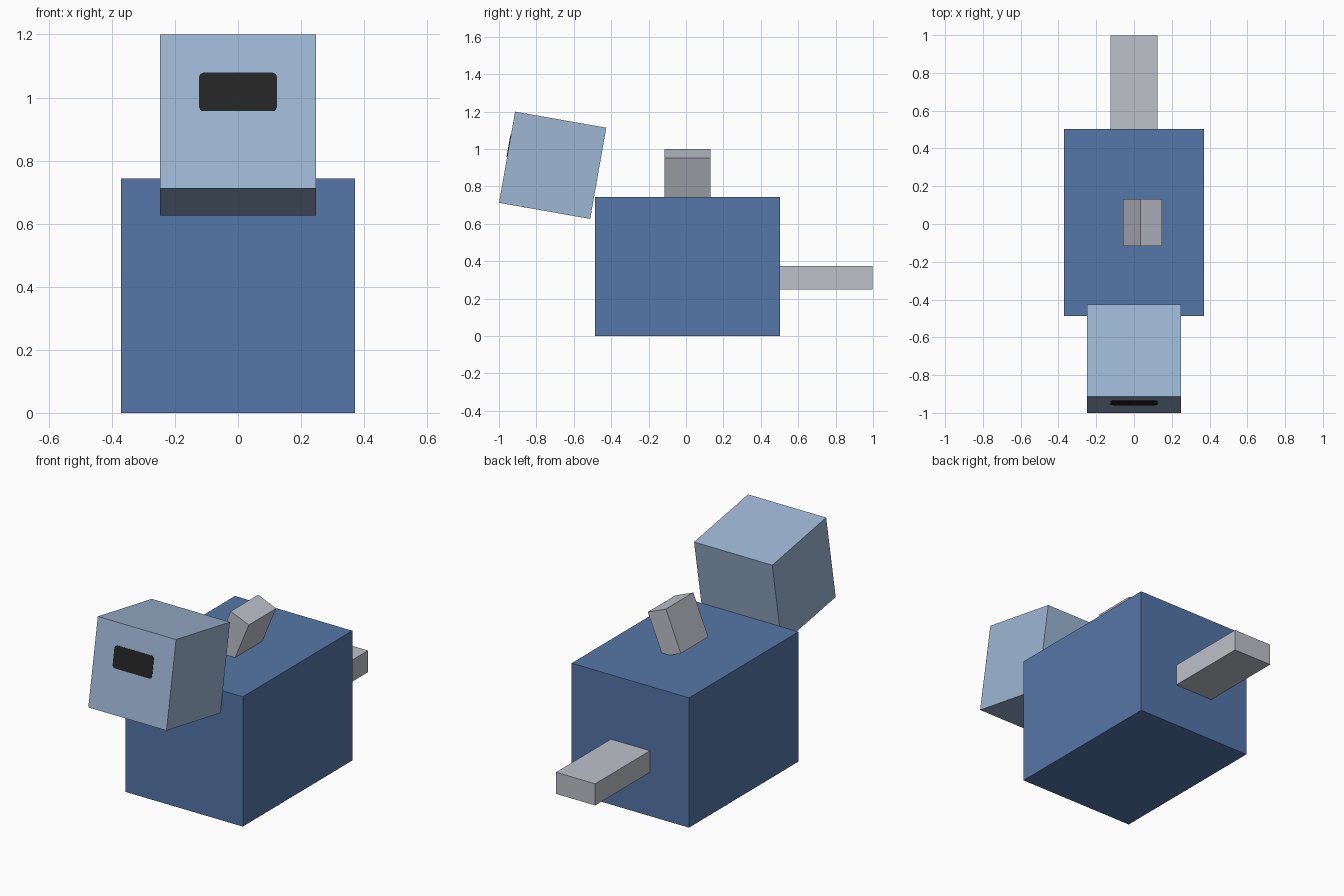
import bpy
import bmesh
from math import radians
from mathutils import Matrix, Vector

default = bpy.data.objects.get("Cube")
if default:
    bpy.data.objects.remove(default, do_unlink=True)


def make_material(name, rgb):
    """Flat material from an 8-bit sRGB colour, stored as linear values."""
    linear = [((c / 255 + 0.055) / 1.055) ** 2.4 for c in rgb]
    mat = bpy.data.materials.new(name)
    mat.use_nodes = True
    mat.diffuse_color = (*linear, 1)
    mat.node_tree.nodes["Principled BSDF"].inputs["Base Color"].default_value = (*linear, 1)
    return mat


def make_box(name, size, matrix, mat, corner=0):
    """Box of the given size; corner cuts the four edges that run along y."""
    bm = bmesh.new()
    bmesh.ops.create_cube(bm, size=1)
    bmesh.ops.scale(bm, vec=size, verts=bm.verts)
    if corner:
        edges = [e for e in bm.edges
                 if abs(e.verts[0].co.y - e.verts[1].co.y) > size[1] / 2]
        bmesh.ops.bevel(bm, geom=edges, offset=corner, segments=2,
                        profile=0.5, affect='EDGES')
    mesh = bpy.data.meshes.new(name)
    bm.to_mesh(mesh)
    bm.free()
    mesh.materials.append(mat)
    obj = bpy.data.objects.new(name, mesh)
    obj.matrix_world = matrix
    bpy.context.collection.objects.link(obj)
    return obj


def place(location, angle=0, axis='X'):
    return Matrix.Translation(Vector(location)) @ Matrix.Rotation(radians(angle), 4, axis)


blue = make_material("body blue", (85, 118, 168))
pale_blue = make_material("head pale blue", (158, 182, 212))
grey = make_material("light grey", (189, 193, 201))
black = make_material("visor black", (36, 36, 36))

u = 0.99          # overall scale unit
mid_y = 0.008     # middle of the body

# Body
make_box("body", (0.75 * u, u, 0.75 * u), place((0, mid_y, 0.375 * u)), blue)

# Tail bar behind the body
make_box("tail", (0.25 * u, 0.5 * u, 0.125 * u),
         place((0, mid_y + 0.75 * u, 0.315 * u)), grey)

# Leaning block on the back
make_box("back_block", (0.125 * u, 0.25 * u, 0.25 * u),
         place((0.045, mid_y, 0.862), 22.5, 'Y'), grey)

# Head, tipped to look slightly upwards
head_size = 0.5 * u
head_place = place((0, -0.713, 0.913), -10)
make_box("head", (head_size,) * 3, head_place, pale_blue)

# Visor plate on the face
make_box("visor", (0.25 * u, 0.006, 0.125 * u),
         head_place @ place((0, -head_size / 2, 0.0625)), black, corner=0.014)
